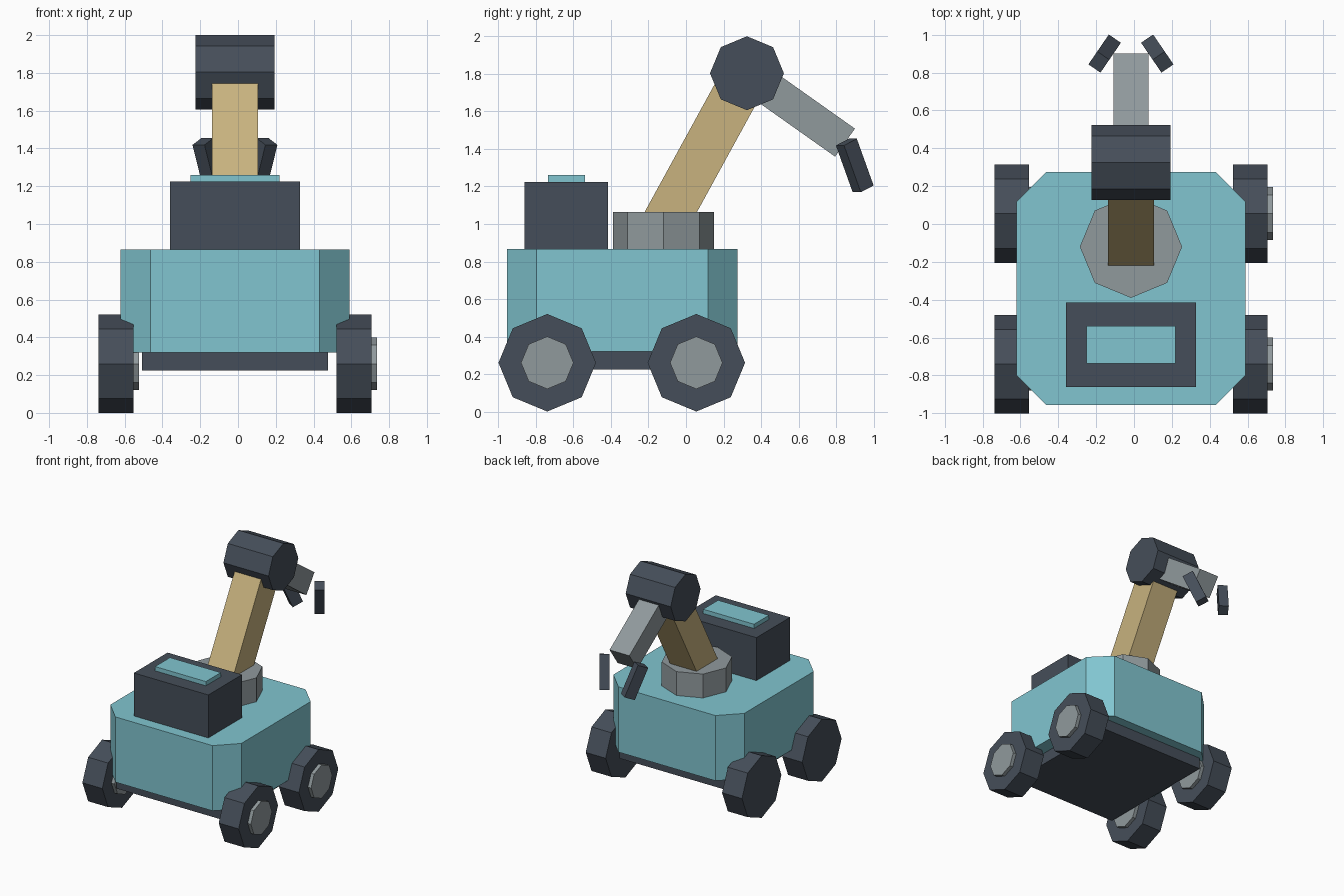
import bpy, bmesh, math
from mathutils import Matrix, Vector

cube = bpy.data.objects.get("Cube")
if cube:
    bpy.data.objects.remove(cube, do_unlink=True)

CX = -0.016          # centre plane of the rover


def material(name, rgb):
    m = bpy.data.materials.new(name)
    m.use_nodes = True
    m.diffuse_color = (*rgb, 1)
    m.node_tree.nodes["Principled BSDF"].inputs["Base Color"].default_value = (*rgb, 1)
    return m


TEAL = material("teal paint", (0.22, 0.56, 0.63))
DARK = material("dark slate", (0.06, 0.076, 0.1))
GREY = material("grey metal", (0.28, 0.32, 0.335))
TAN = material("tan paint", (0.58, 0.45, 0.21))


def finish(name, bm, mat, matrix):
    bm.transform(matrix)
    bmesh.ops.recalc_face_normals(bm, faces=bm.faces)
    mesh = bpy.data.meshes.new(name)
    bm.to_mesh(mesh)
    bm.free()
    mesh.materials.append(mat)
    obj = bpy.data.objects.new(name, mesh)
    bpy.context.collection.objects.link(obj)
    return obj


def box(name, size, centre, mat, rot=Matrix(), chamfer=0):
    bm = bmesh.new()
    bmesh.ops.create_cube(bm, size=1)
    bm.transform(Matrix.Diagonal((*size, 1)))
    if chamfer:
        upright = [e for e in bm.edges
                   if abs(e.verts[0].co.z - e.verts[1].co.z) > 0.1]
        bmesh.ops.bevel(bm, geom=upright, offset=chamfer, segments=1,
                        affect='EDGES', offset_type='OFFSET')
    return finish(name, bm, mat, Matrix.Translation(centre) @ rot)


def octagon(name, radius, depth, centre, mat, sideways=True):
    bm = bmesh.new()
    bmesh.ops.create_cone(bm, cap_ends=True, segments=8, radius1=radius,
                          radius2=radius, depth=depth)
    rot = Matrix.Rotation(math.pi / 2, 4, 'Y') if sideways else Matrix()
    return finish(name, bm, mat, Matrix.Translation(centre) @ rot)


def beam(name, start, end, width, mat):
    a, b = Vector((CX, *start)), Vector((CX, *end))
    d = b - a
    tilt = Matrix.Rotation(math.atan2(-d.y, d.z), 4, 'X')
    return box(name, (width, width, d.length), (a + b) / 2, mat, tilt)


# Body and chassis
box("body", (1.21, 1.23, 0.545), (CX, -0.34, 0.593), TEAL, chamfer=0.157)
box("chassis", (0.985, 1.07, 0.12), (CX, -0.34, 0.285), DARK)

# Equipment box with its lid panel
box("equipment_box", (0.688, 0.445, 0.365), (CX, -0.638, 1.042), DARK)
box("lid_panel", (0.47, 0.197, 0.05), (CX, -0.638, 1.235), TEAL)

# Wheels, each with a hub on the same side
for side, sx in (("right", -0.63), ("left", 0.63)):
    for end, y in (("front", -0.74), ("back", 0.055)):
        x = CX + sx
        octagon(f"{end}_{side}_wheel", 0.26, 0.184, (x, y, 0.26), DARK)
        octagon(f"{end}_{side}_hub", 0.14, 0.06, (x + 0.091, y, 0.26), GREY)

# Arm
octagon("turret", 0.27, 0.21, (CX, -0.12, 0.96), GREY, sideways=False)
beam("upper_arm", (-0.116, 1.0), (0.325, 1.805), 0.245, TAN)
octagon("elbow", 0.197, 0.416, (CX, 0.325, 1.804), DARK)
beam("forearm", (0.325, 1.804), (0.848, 1.434), 0.183, GREY)

# Gripper fingers, leaning forward and turned inward
for side, s in (("right", -1), ("left", 1)):
    rot = Matrix.Rotation(0.6 * s, 4, 'Z') @ Matrix.Rotation(0.41, 4, 'X')
    box(f"{side}_finger", (0.077, 0.09, 0.272), (CX + 0.139 * s, 0.9, 1.312),
        DARK, rot)
